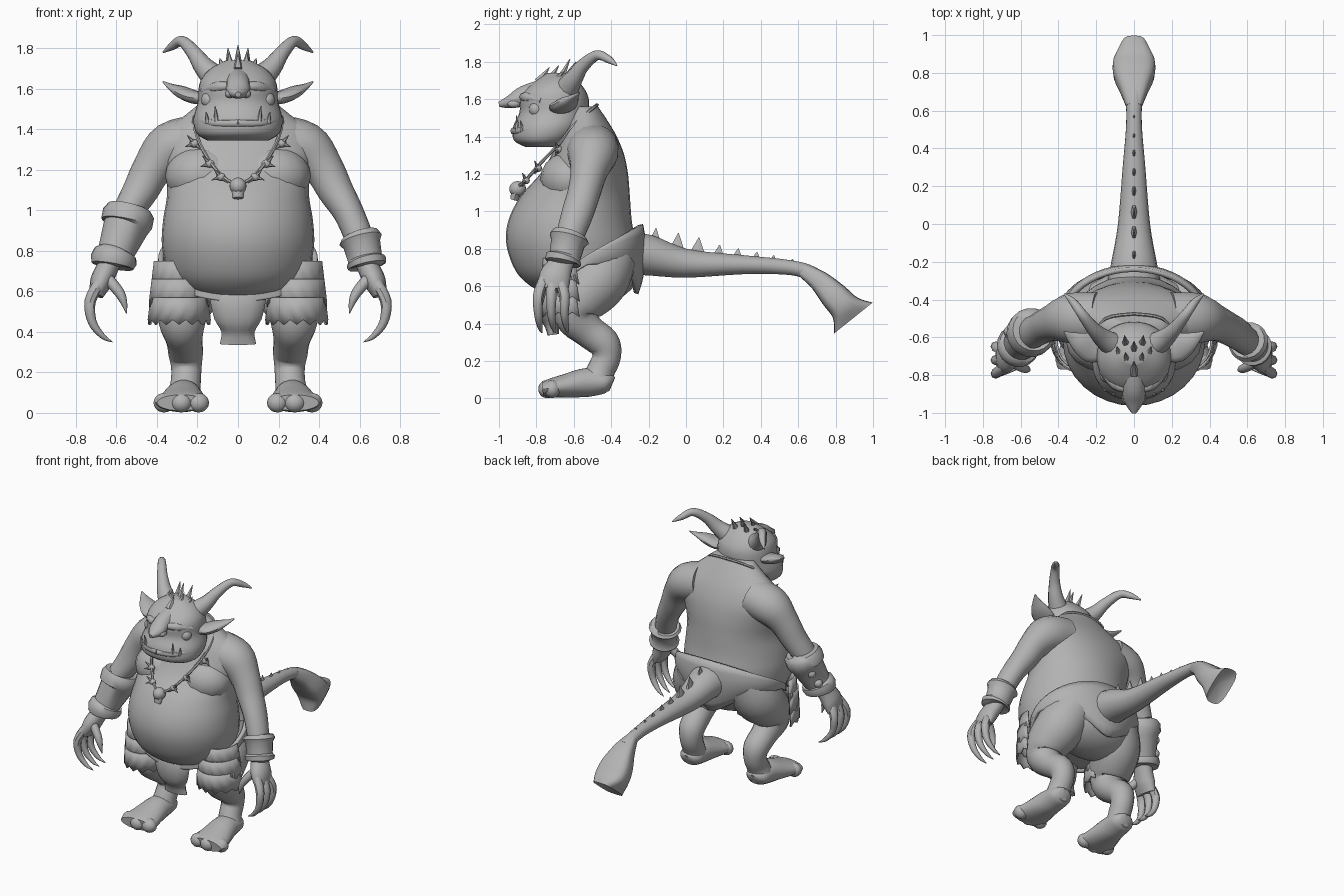
import bpy, bmesh, math
from mathutils import Vector, Matrix

GREY = bpy.data.materials.new("plain_grey")
GREY.diffuse_color = (0.45, 0.45, 0.45, 1)
X, Y, Z = Vector((1, 0, 0)), Vector((0, 1, 0)), Vector((0, 0, 1))


def finish(name, bm, mirror=False, thick=0, angle=45):
    bmesh.ops.recalc_face_normals(bm, faces=bm.faces)
    me = bpy.data.meshes.new(name)
    bm.to_mesh(me)
    bm.free()
    me.materials.append(GREY)
    me.polygons.foreach_set("use_smooth", [True] * len(me.polygons))
    me.set_sharp_from_angle(angle=math.radians(angle))
    ob = bpy.data.objects.new(name, me)
    bpy.context.collection.objects.link(ob)
    if thick:
        m = ob.modifiers.new("thickness", 'SOLIDIFY')
        m.thickness, m.offset = thick, 0
    if mirror:
        ob.modifiers.new("mirror", 'MIRROR').use_mirror_merge = False
    return ob


def smooth_rows(rows, steps):
    """Catmull-Rom interpolation of rows of numbers."""
    if steps < 2:
        return [list(r) for r in rows]
    out, n = [], len(rows)
    for i in range(n - 1):
        q = [rows[max(i - 1, 0)], rows[i], rows[i + 1], rows[min(i + 2, n - 1)]]
        for s in range(steps):
            t = s / steps
            out.append([b + .5 * t * (c - a + t * (2 * a - 5 * b + 4 * c - d + t * (3 * (b - c) + d - a)))
                        for a, b, c, d in zip(*q)])
    return out + [list(rows[-1])]


def oval(n, power=2.0):
    """Unit superellipse points."""
    e = 2 / power
    cs = [(math.cos(math.tau * k / n), math.sin(math.tau * k / n)) for k in range(n)]
    return [(math.copysign(abs(c) ** e, c), math.copysign(abs(s) ** e, s)) for c, s in cs]


def skin(name, rings, caps, **kw):
    bm = bmesh.new()
    vs = [[bm.verts.new(p) for p in r] for r in rings]
    n = len(vs[0])
    for r0, r1 in zip(vs, vs[1:]):
        for k in range(n):
            bm.faces.new((r0[k], r0[(k + 1) % n], r1[(k + 1) % n], r1[k]))
    for ring, c in ((vs[0], caps[0]), (vs[-1], caps[1])):
        cv = bm.verts.new(c)
        for k in range(n):
            bm.faces.new((ring[k], ring[(k + 1) % n], cv))
    return finish(name, bm, **kw)


def tube(name, rows, ref=Y, n=14, steps=4, push=0, power=2.0, **kw):
    """Sweep along (x, y, z, radius_a[, radius_b])."""
    rows = smooth_rows([tuple(r) if len(r) == 5 else (*r, r[3]) for r in rows], steps)
    P = [Vector(r[:3]) for r in rows]
    rings = []
    for i, r in enumerate(rows):
        t = (P[min(i + 1, len(P) - 1)] - P[max(i - 1, 0)]).normalized()
        a = t.cross(ref).normalized()
        b = a.cross(t)
        rings.append([P[i] + a * r[3] * c + b * r[4] * s for c, s in oval(n, power)])
    return skin(name, rings, (P[0], P[-1] + t * push), **kw)


def loft(name, rows, n=32, power=2.0, steps=4, **kw):
    """Stack level rings of (z, y_front, y_back, half_width)."""
    rows = smooth_rows(rows, steps)
    rings = [[(w * c, (f + b) / 2 + (b - f) / 2 * s, z) for c, s in oval(n, power)] for z, f, b, w in rows]
    caps = [(0, (f + b) / 2, z) for z, f, b, w in (rows[0], rows[-1])]
    return skin(name, rings, caps, **kw)


def ball(name, c, r, **kw):
    bm = bmesh.new()
    bmesh.ops.create_uvsphere(bm, u_segments=16, v_segments=10, radius=1,
                              matrix=Matrix.Translation(c) @ Matrix.Diagonal((*r, 1)))
    return finish(name, bm, **kw)


def spike(name, base, tip, r, r2=None, n=6, **kw):
    return tube(name, [(*base, r, r2 or r), (*tip, .002, .002)], n=n, steps=1, **kw)


def sheet(name, fn, nu, nv, **kw):
    bm = bmesh.new()
    g = [[bm.verts.new(fn(i / nu, j / nv)) for j in range(nv + 1)] for i in range(nu + 1)]
    for i in range(nu):
        for j in range(nv):
            bm.faces.new((g[i][j], g[i + 1][j], g[i + 1][j + 1], g[i][j + 1]))
    return finish(name, bm, **kw)


# Torso with hanging belly
loft("torso", [(.57, -.76, -.42, .16), (.60, -.83, -.35, .26), (.68, -.91, -.28, .34),
               (.82, -.96, -.27, .375), (.95, -.95, -.29, .37), (1.08, -.885, -.3, .35),
               (1.2, -.78, -.31, .36), (1.3, -.72, -.33, .385), (1.39, -.68, -.365, .36),
               (1.47, -.65, -.41, .26), (1.56, -.62, -.47, .15)])
ball("chest_muscle", (.17, -.62, 1.17), (.19, .16, .15), mirror=True)
ball("pelvis", (0, -.46, .69), (.33, .21, .18))

# Head
loft("head", [(1.345, -.86, -.68, .15), (1.38, -.92, -.60, .205), (1.45, -.925, -.54, .22),
              (1.53, -.89, -.52, .20), (1.6, -.89, -.52, .195), (1.65, -.86, -.54, .18),
              (1.70, -.80, -.58, .135), (1.74, -.74, -.63, .06)], power=2.1)
tube("nose", [(0, -.74, 1.665, .06, .05), (0, -.86, 1.62, .06, .055), (0, -.935, 1.587, .055, .038),
              (0, -1.0, 1.572, .014, .014)], ref=Z)
ball("nostril", (.04, -.92, 1.575), (.025, .035, .022), mirror=True)
ball("eye", (.14, -.80, 1.545), (.042, .04, .042), mirror=True)
tube("brow", [(.03, -.875, 1.61, .02), (.1, -.85, 1.61, .026), (.17, -.77, 1.59, .02)], ref=Z, n=8, mirror=True)
tube("lower_lip", [(0, -.92, 1.43, .02), (.1, -.895, 1.43, .02), (.165, -.84, 1.44, .02),
                   (.205, -.76, 1.45, .012)], ref=Z, n=8, mirror=True)
for x, h in ((.105, .075), (.15, .045)):
    spike("tusk", (x, -.92 + 2 * x * x, 1.43), (x + .008, -.93 + 2 * x * x, 1.44 + h), .015, mirror=True)
tube("ear", [(.16, -.68, 1.55, .05, .03), (.22, -.66, 1.56, .075, .033), (.28, -.63, 1.585, .06, .03),
             (.33, -.6, 1.61, .03, .015), (.37, -.57, 1.635, .004, .004)], ref=Z, mirror=True)
tube("horn", [(.11, -.64, 1.65, .066), (.17, -.6, 1.71, .05), (.22, -.55, 1.78, .036),
              (.277, -.475, 1.835, .027), (.325, -.41, 1.81, .02), (.37, -.37, 1.78, .004)],
     n=12, mirror=True)
for x, y, h in ((0, -.77, 1.77), (0, -.66, 1.815), (.045, -.72, 1.78), (.09, -.69, 1.75), (.05, -.63, 1.80)):
    spike("head_spike", (x * .8, y - .02, 1.69), (x, y + .04, h), .028, mirror=x > 0)

# Arms, hands and claws
tube("arm", [(.20, -.5, 1.34, .13, .14), (.33, -.5, 1.305, .13, .135), (.42, -.52, 1.21, .1, .1),
             (.48, -.545, 1.1, .088, .088), (.545, -.58, .99, .075, .085), (.595, -.62, .87, .07, .075),
             (.635, -.66, .74, .055, .065), (.675, -.70, .65, .055, .085), (.70, -.71, .58, .035, .08)],
     n=18, mirror=True)
for y in (-.79, -.72, -.65):
    tube("finger", [(.685, y * .6 - .285, .64, .03), (.73, y, .55, .028), (.72, y, .45, .022),
                    (.67, y + .01, .38, .014), (.62, y + .02, .35, .002)], n=8, mirror=True)
tube("thumb", [(.65, -.73, .67, .03), (.59, -.76, .6, .026), (.565, -.77, .55, .018),
               (.55, -.77, .49, .002)], n=8, mirror=True)

# Wristband on one arm, long gauntlet on the other
tube("wristband", [(.60, -.62, .87, .07), (.60, -.62, .875, .095), (.605, -.625, .855, .108),
                   (.612, -.632, .83, .092), (.628, -.648, .76, .085), (.633, -.655, .745, .1),
                   (.638, -.66, .725, .095), (.638, -.66, .722, .06)], n=18, steps=1)
tube("gauntlet", [(-.535, -.565, 1.005, .08), (-.535, -.565, 1.01, .11), (-.54, -.57, .985, .128),
                  (-.55, -.58, .935, .128), (-.555, -.585, .915, .112), (-.604, -.635, .79, .09),
                  (-.606, -.637, .785, .108), (-.614, -.645, .755, .115), (-.62, -.65, .725, .105),
                  (-.62, -.65, .722, .06)], n=18, steps=1)
for k in range(3):
    ball("buckle", (-.6 - .03 * k, -.5 - .035 * k, .96 - .075 * k), (.03, .03, .03))

# Legs, feet and toes
tube("leg", [(.18, -.41, .76, .15), (.235, -.47, .64, .165), (.27, -.56, .53, .145),
             (.275, -.59, .44, .115), (.265, -.52, .36, .09), (.258, -.44, .295, .086),
             (.255, -.425, .22, .076), (.258, -.455, .15, .075), (.265, -.475, .09, .08),
             (.265, -.48, .05, .06)], ref=X, n=18, mirror=True)
tube("foot", [(.265, -.395, .075, .045, .04), (.265, -.43, .085, .08, .06), (.268, -.53, .085, .09, .078),
              (.275, -.65, .066, .115, .063), (.28, -.73, .054, .132, .05), (.28, -.765, .05, .12, .04)],
     ref=Z, n=18, mirror=True)
for x, y in ((.195, -.735), (.28, -.745), (.365, -.715)):
    ball("toe", (x, y, .05), (.052, .045, .048), mirror=True)


# Shaggy layers over the front of each thigh
def thigh_layer(top, bottom, r):
    def fn(u, v):
        a = math.radians(-190 + 200 * u)
        rag = .025 * (round(u * 16) % 2) * v
        k = r + .015 * v
        return (.29 + k * .92 * math.cos(a), -.62 + .02 * v + k * 1.1 * math.sin(a), top + (bottom - top) * v + rag)
    sheet("thigh_fur", fn, 16, 2, thick=.012, mirror=True)


for top, bottom, r in ((.75, .61, .13), (.66, .52, .142), (.57, .435, .148)):
    thigh_layer(top, bottom, r)


# Loincloth wrapped low under the belly and high across the back
def wrap(u, v):
    a = math.tau * u
    back = -math.cos(a)
    b = max(back, 0)
    top = .765 + .165 * back
    drop = .05 + .23 * b ** 1.3 + .09 * b ** 12
    w = .93 + .28 * v - .36 * v * v if back > 0 else .93
    side = .93 + (w - .93) * b
    return (.41 * math.sin(a) * side, -.53 + (.31 if back > 0 else .27) * back * w, top - drop * v)


sheet("loincloth", wrap, 48, 6, thick=.025)
tube("front_flap", [(0, -.74, .6, .14, .05), (0, -.75, .54, .135, .055), (0, -.74, .46, .115, .055),
                    (0, -.72, .4, .082, .04), (0, -.71, .34, .09, .03)], n=12, steps=3)

# Tail with a boxy clubbed end and spikes along the top
tube("tail", [(0, -.3, .775, .14, .115), (0, -.2, .765, .12, .11), (0, 0, .722, .085, .078),
              (0, .3, .715, .06, .052), (0, .5, .705, .043, .042), (0, .62, .687, .042, .04),
              (0, .68, .655, .055, .048)], ref=Z, n=18)
tube("tail_club", [(0, .62, .687, .04, .036), (0, .71, .63, .075, .056), (0, .79, .55, .108, .075),
                   (0, .85, .485, .11, .085), (0, .895, .43, .072, .132)], ref=Z, n=20, push=-.05, power=3.2)
for k, y in enumerate((-.17, -.05, .06, .17, .27, .37, .46, .56)):
    z = .86 - .17 * (y + .17) if y < .1 else .81 - .14 * y
    spike("tail_spike", (0, y, z - .05), (0, y + .01, z + .05 - .005 * k), .02, .05)

# Necklace of teeth with a skull pendant
tube("necklace_cord", [(0, -.91, 1.12, .009), (.08, -.855, 1.17, .009), (.15, -.775, 1.26, .009),
                       (.2, -.68, 1.36, .009), (.215, -.6, 1.46, .009), (.15, -.5, 1.55, .009),
                       (0, -.475, 1.57, .009)], ref=Z, n=6, mirror=True)
for x, y, z in ((.215, -.68, 1.33), (.14, -.79, 1.23), (.085, -.855, 1.165)):
    ball("bead", (x, y, z), (.024, .02, .02), mirror=True)
    for dx, dz in ((.045, -.015), (.035, .04), (-.035, -.03)):
        spike("necklace_tooth", (x, y, z), (x + dx, y - .02, z + dz), .014, mirror=True)
ball("pendant_skull", (0, -.9, 1.12), (.042, .045, .042))
tube("pendant_jaw", [(0, -.905, 1.11, .035, .03), (0, -.92, 1.06, .026, .02)], n=8, steps=1)
